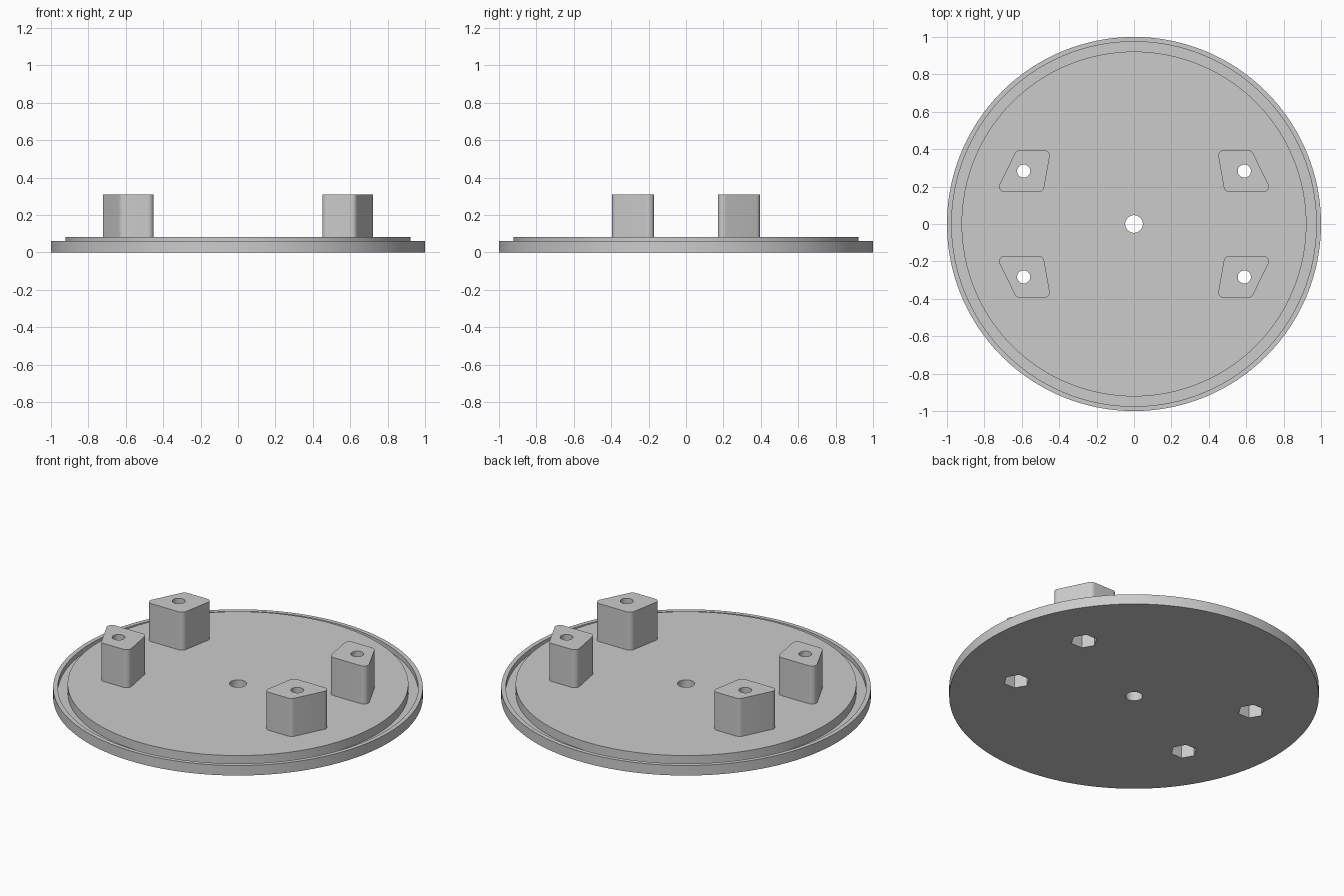
import bpy, bmesh, math
from mathutils import Vector

if "Cube" in bpy.data.objects:
    bpy.data.objects.remove(bpy.data.objects["Cube"], do_unlink=True)

PLATE_TOP, POST_TOP = 0.083, 0.31
BOLT = Vector((0.59, 0.283))          # bolt hole position in one quadrant

grey = bpy.data.materials.new("plain_grey")
grey.use_nodes = True
COLOUR = (0.6, 0.6, 0.6, 1)
grey.diffuse_color = COLOUR
grey.node_tree.nodes["Principled BSDF"].inputs["Base Color"].default_value = COLOUR


def make_object(name, bm):
    bmesh.ops.recalc_face_normals(bm, faces=bm.faces)
    mesh = bpy.data.meshes.new(name)
    bm.to_mesh(mesh)
    bm.free()
    mesh.materials.append(grey)
    obj = bpy.data.objects.new(name, mesh)
    bpy.context.collection.objects.link(obj)
    return obj


def prism(name, outline, z0, z1):
    bm = bmesh.new()
    face = bm.faces.new([bm.verts.new((x, y, z0)) for x, y in outline])
    top = bmesh.ops.extrude_face_region(bm, geom=[face])["geom"]
    for v in top:
        if isinstance(v, bmesh.types.BMVert):
            v.co.z = z1
    return make_object(name, bm)


def circle(centre, radius, sides):
    return [(centre[0] + radius * math.cos(math.tau * i / sides),
             centre[1] + radius * math.sin(math.tau * i / sides)) for i in range(sides)]


def rounded(corners, radius, steps=8):
    """Outline with each corner replaced by a tangent arc."""
    points = []
    for i, c in enumerate(corners):
        p = Vector(c)
        a = (Vector(corners[i - 1]) - p).normalized()
        b = (Vector(corners[(i + 1) % len(corners)]) - p).normalized()
        half = a.angle(b) / 2
        centre = p + (a + b).normalized() * radius / math.sin(half)
        start = p + a * radius / math.tan(half) - centre
        end = p + b * radius / math.tan(half) - centre
        points += [centre + start.lerp(end, k / steps).normalized() * radius
                   for k in range(steps + 1)]
    return points


def cut(obj, cutter):
    mod = obj.modifiers.new("cut", "BOOLEAN")
    mod.operation = "DIFFERENCE"
    mod.solver = "EXACT"
    mod.object = cutter
    bpy.context.view_layer.objects.active = obj
    bpy.ops.object.modifier_apply(modifier=mod.name)


# Round base plate with a centre hole and a groove inside the rim
bm = bmesh.new()
profile = [(0.047, 0), (1, 0), (1, 0.06), (0.975, 0.06), (0.975, 0.03),
           (0.922, 0.03), (0.922, PLATE_TOP), (0.047, PLATE_TOP)]
verts = [bm.verts.new((r, 0, z)) for r, z in profile]
edges = [bm.edges.new((verts[i - 1], verts[i])) for i in range(len(verts))]
bmesh.ops.spin(bm, geom=verts + edges, cent=(0, 0, 0), axis=(0, 0, 1),
               angle=math.tau, steps=128, use_merge=True)
bmesh.ops.remove_doubles(bm, verts=bm.verts, dist=1e-5)
plate = make_object("base_plate", bm)
parts = [plate]

# Four mirrored posts, each with a bolt hole and a hexagonal nut pocket below
corners = [(0.445, 0.395), (0.485, 0.17), (0.74, 0.17), (0.628, 0.395)]
for sx, side in ((1, "left"), (-1, "right")):
    for sy, end in ((1, "back"), (-1, "front")):
        outline = [(x * sx, y * sy) for x, y in rounded(corners, 0.03)]
        post = prism(f"post_{end}_{side}", outline, PLATE_TOP, POST_TOP)
        centre = (BOLT.x * sx, BOLT.y * sy)
        hole = prism("hole_cutter", circle(centre, 0.035, 32), -0.1, 0.5)
        pocket = prism("pocket_cutter", circle(centre, 0.072, 6), -0.1, 0.16)
        for cutter in (hole, pocket):
            cut(post, cutter)
        cut(plate, pocket)
        for cutter in (hole, pocket):
            bpy.data.objects.remove(cutter, do_unlink=True)
        parts.append(post)

# Smooth curved walls, crisp edges
bpy.ops.object.select_all(action="DESELECT")
for obj in parts:
    obj.select_set(True)
bpy.context.view_layer.objects.active = plate
bpy.ops.object.shade_smooth_by_angle(angle=math.radians(30))
